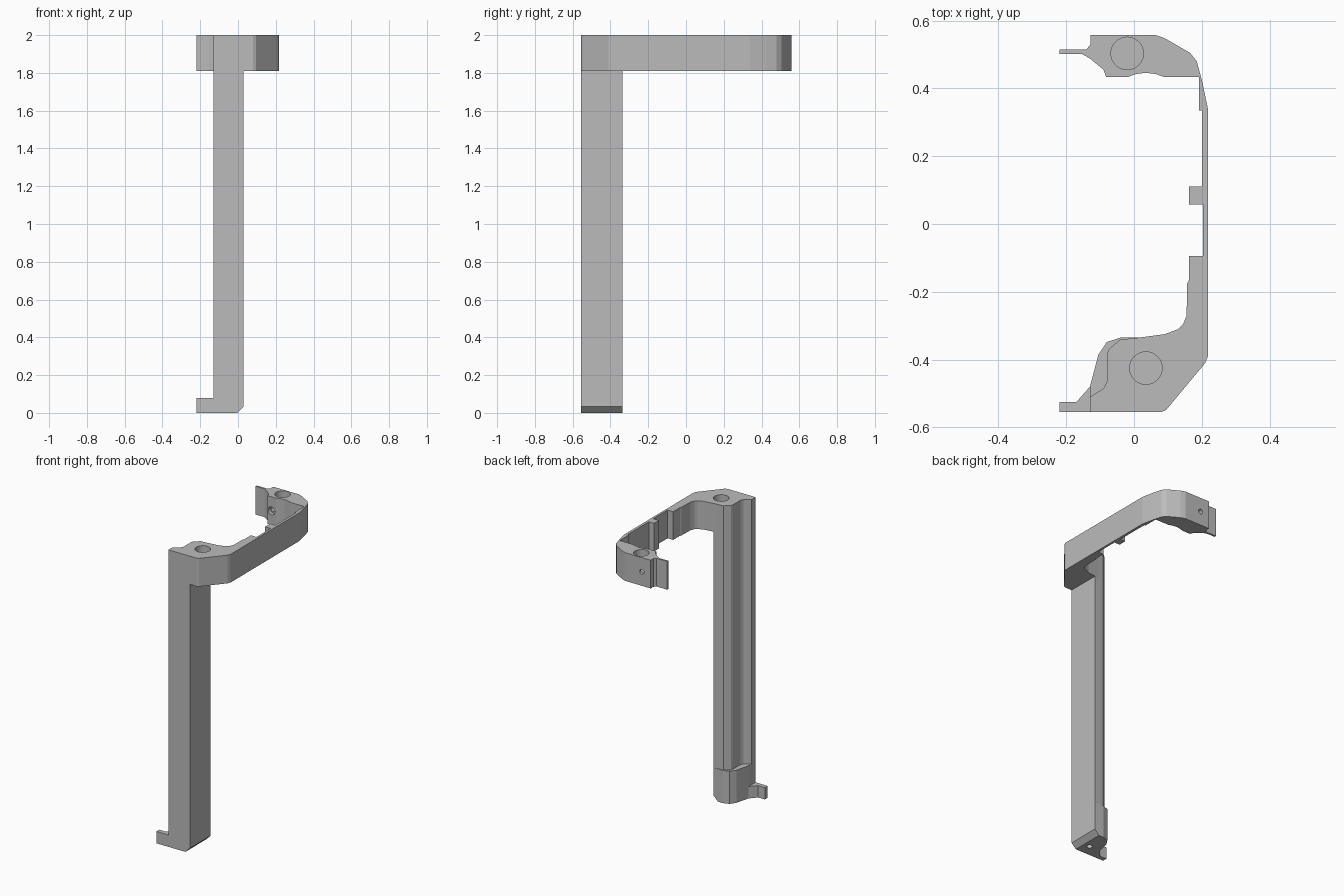
import bpy, bmesh, math
from mathutils import Matrix

cube = bpy.data.objects.get("Cube")
if cube:
    bpy.data.objects.remove(cube, do_unlink=True)

grey = bpy.data.materials.new("plain grey")
grey.use_nodes = True
colour = (0.5, 0.5, 0.5, 1)
grey.diffuse_color = colour
grey.node_tree.nodes["Principled BSDF"].inputs["Base Color"].default_value = colour


def finish(name, bm):
    bmesh.ops.recalc_face_normals(bm, faces=bm.faces[:])
    mesh = bpy.data.meshes.new(name)
    bm.to_mesh(mesh)
    bm.free()
    mesh.materials.append(grey)
    obj = bpy.data.objects.new(name, mesh)
    bpy.context.collection.objects.link(obj)
    return obj


def prism(name, outline, bottom, top, chamfer_x=None):
    """Extrude a plan outline; optionally chamfer the bottom edge lying at chamfer_x."""
    bm = bmesh.new()
    face = bm.faces.new([bm.verts.new((x, y, bottom)) for x, y in outline])
    ext = bmesh.ops.extrude_face_region(bm, geom=[face])
    for v in ext["geom"]:
        if isinstance(v, bmesh.types.BMVert):
            v.co.z = top
    if chamfer_x is not None:
        edges = [e for e in bm.edges
                 if all(abs(v.co.x - chamfer_x) + abs(v.co.z - bottom) < 1e-4 for v in e.verts)]
        bmesh.ops.bevel(bm, geom=edges, offset=0.033, segments=1, affect='EDGES')
    return finish(name, bm)


def drill(target, name, centre, radius, depth, along_y=False):
    bm = bmesh.new()
    turn = Matrix.Rotation(math.pi / 2, 4, 'X') if along_y else Matrix()
    bmesh.ops.create_cone(bm, cap_ends=True, segments=32, radius1=radius, radius2=radius,
                          depth=depth, matrix=Matrix.Translation(centre) @ turn)
    cutter = finish(name, bm)
    cutter.hide_render = True
    cutter.hide_set(True)
    cutter.display_type = 'WIRE'
    mod = target.modifiers.new(name, 'BOOLEAN')
    mod.operation = 'DIFFERENCE'
    mod.solver = 'EXACT'
    mod.object = cutter


# Inner, fluted side of the post, shared by the bracket
flute = [(0, -.337), (-.04, -.34), (-.075, -.37), (-.08, -.385),
         (-.08, -.465), (-.09, -.485), (-.13, -.51)]

# Upper bracket: outer wall, rear lug with tab, then ribs along the inner wall
outer = [(-.13, -.555), (.08, -.555), (.095, -.548), (.21, -.41), (.218, -.39),
         (.218, .34), (.2, .425), (.185, .48), (.165, .505), (.09, .548), (.06, .558)]
lug = [(-.128, .558), (-.128, .53), (-.14, .515), (-.22, .515), (-.22, .502),
       (-.155, .502), (-.13, .488), (-.09, .455), (-.082, .433), (-.02, .433),
       (.005, .442), (.035, .446), (.065, .442), (.09, .433), (.191, .433)]
ribs = [(.191, .335), (.2, .335), (.2, .11), (.162, .11), (.162, .057), (.203, .057),
        (.203, -.095), (.162, -.095), (.162, -.165), (.157, -.175), (.155, -.27),
        (.145, -.295), (.13, -.31), (.09, -.325)]
bracket = prism("upper_bracket", outer + lug + ribs + flute, 1.81, 2)
drill(bracket, "front_socket_cutter", (.035, -.425, 1.95), .048, .2)
drill(bracket, "rear_socket_cutter", (-.02, .503, 1.96), .048, .16)
drill(bracket, "lug_hole_cutter", (-.062, .5, 1.905), .016, .2, True)
drill(bracket, "lug_recess_cutter", (-.055, .43, 1.905), .026, .06, True)

# Long post
prism("post", [(-.13, -.555), (.03, -.555), (.03, -.335)] + flute, .22, 1.81)

# Wider base with a chamfered lower edge and a small hole underneath
base = prism("post_base", [(-.13, -.555), (.03, -.555), (.03, -.335), (-.04, -.335),
                           (-.08, -.348), (-.105, -.385), (-.13, -.48)], 0, .22, .03)
drill(base, "base_hole_cutter", (-.045, -.475, 0), .018, .16)

# Side tab at the foot
prism("foot_tab", [(-.22, -.555), (-.13, -.555), (-.13, -.48), (-.17, -.525),
                   (-.22, -.525)], 0, .08)
